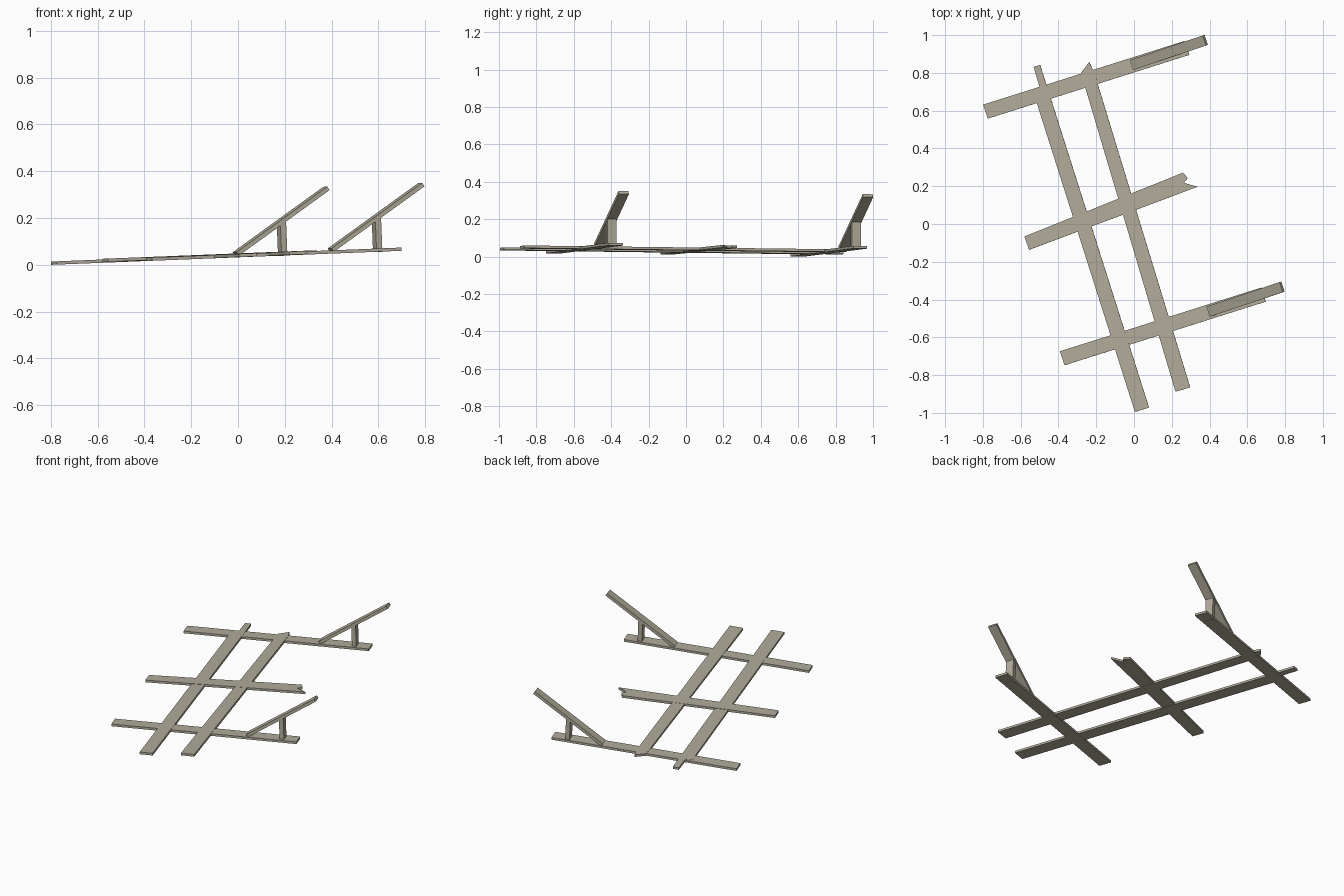
import bpy, bmesh, math
from mathutils import Matrix, Vector

if "Cube" in bpy.data.objects:
    bpy.data.objects.remove(bpy.data.objects["Cube"])

T = 0.014                                   # plank thickness
TILT = Matrix.Translation((0, 0, 0.039)) @ Matrix.Rotation(-math.atan(0.04), 4, 'Y')
WOOD = bpy.data.materials.new("weathered_wood")
WOOD.diffuse_color = (0.44, 0.41, 0.325, 1)
WOOD.use_nodes = True
WOOD.node_tree.nodes["Principled BSDF"].inputs["Base Color"].default_value = WOOD.diffuse_color


def finish(name, bm):
    bmesh.ops.recalc_face_normals(bm, faces=bm.faces)
    me = bpy.data.meshes.new(name)
    bm.to_mesh(me)
    bm.free()
    me.materials.append(WOOD)
    ob = bpy.data.objects.new(name, me)
    ob.matrix_world = TILT
    bpy.context.collection.objects.link(ob)
    return ob


def plank(name, outline, off=(0, 0), lift=0):
    """Flat board extruded from a plan outline."""
    bm = bmesh.new()
    f = bm.faces.new([bm.verts.new((x + off[0], y + off[1], lift - T / 2)) for x, y in outline])
    ext = bmesh.ops.extrude_face_region(bm, geom=[f])
    top = [v for v in ext['geom'] if isinstance(v, bmesh.types.BMVert)]
    bmesh.ops.translate(bm, verts=top, vec=(0, 0, T))
    return finish(name, bm)


def bar(name, a, b, side, width, thick):
    """Rectangular bar from a to b, its width along the side direction."""
    a, b = Vector(a), Vector(b)
    d = (b - a).normalized()
    n = d.cross(Vector(side)).normalized()
    s = n.cross(d)
    rot = Matrix((d, s, n)).transposed().to_4x4()
    m = Matrix.Translation((a + b) / 2) @ rot @ Matrix.Diagonal(((b - a).length, width, thick, 1))
    bm = bmesh.new()
    bmesh.ops.create_cube(bm, size=1, matrix=m)
    return finish(name, bm)


# long planks with broken far ends
plank("long_plank_left", [(0.005, -0.995), (0.08, -0.972), (-0.497, 0.842),
                          (-0.532, 0.832), (-0.497, 0.715), (-0.534, 0.70)], lift=0.001)
plank("long_plank_right", [(0.22, -0.888), (0.298, -0.865), (-0.21, 0.80),
                           (-0.237, 0.857), (-0.281, 0.80)], lift=0.002)

# middle cross plank with splintered end
plank("cross_plank_middle", [(-0.58, -0.066), (-0.556, -0.137), (0.337, 0.197), (0.265, 0.218),
                             (0.284, 0.243), (0.26, 0.272)], lift=0.003)

# outer cross planks, each carrying a raised strut on a short post
SIDE = (-0.31, 0.95, 0)
for label, (ox, oy) in (("back", (0, 0)), ("front", (0.406, -1.306))):
    plank("cross_plank_" + label, [(-0.799, 0.632), (-0.774, 0.558), (0.293, 0.895), (0.268, 0.969)],
          (ox, oy))
    bar("strut_" + label, (ox - 0.009, oy + 0.843, 0.008), (ox + 0.389, oy + 0.973, 0.272),
        SIDE, 0.056, 0.018)
    bar("post_" + label, (ox + 0.191, oy + 0.907, -0.008), (ox + 0.191, oy + 0.907, 0.142),
        SIDE, 0.05, 0.026)
